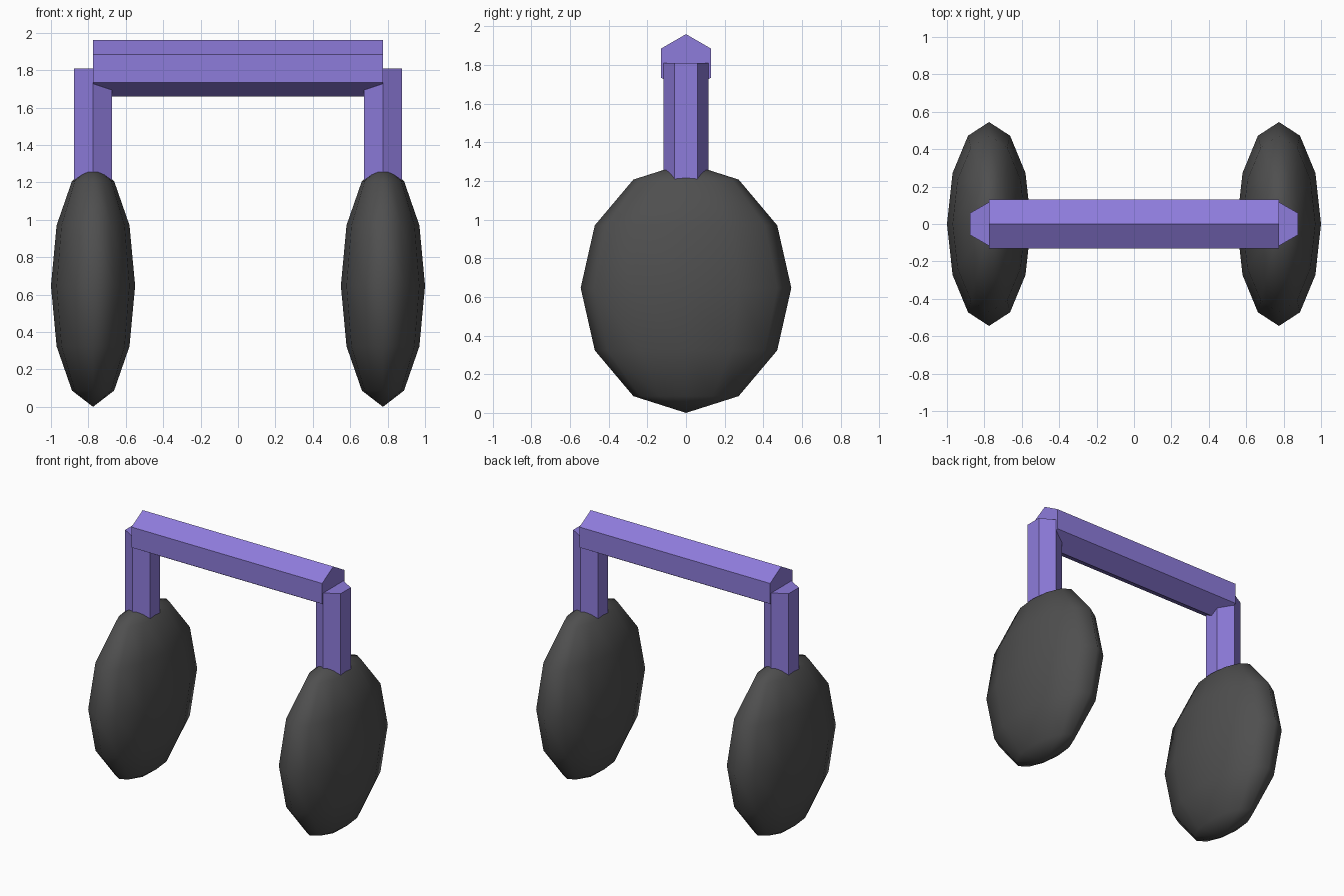
import bpy, math

if "Cube" in bpy.data.objects:
    bpy.data.objects.remove(bpy.data.objects["Cube"])


def material(name, color):
    m = bpy.data.materials.new(name)
    m.diffuse_color = (*color, 1.0)
    m.use_nodes = True
    m.node_tree.nodes["Principled BSDF"].inputs["Base Color"].default_value = m.diffuse_color
    return m


purple = material("soft purple", (0.27, 0.20, 0.71))
charcoal = material("charcoal", (0.078, 0.078, 0.078))


def finish(name, mat):
    ob = bpy.context.object
    ob.name = name
    ob.data.name = name
    ob.data.materials.append(mat)
    return ob


def hex_bar(name, radius, length, location, rotation=(0, 0, 0)):
    bpy.ops.mesh.primitive_cylinder_add(vertices=6, radius=radius, depth=length,
                                        location=location, rotation=rotation)
    return finish(name, purple)


# Headband: hexagonal bar along x with a ridge on top
bar = hex_bar("headband", 0.15, 1.55, (0, 0, 1.81))
# first lay the bar along x, then turn its ridge upwards
bar.rotation_euler = (math.radians(90), 0, math.radians(90))

for side, label in ((-1, "left"), (1, "right")):
    # Upright arm, sunk into the ear cup
    hex_bar(label + "_arm", 0.117, 0.71, (side * 0.775, 0, 1.455))

    # Ear cup: flattened low-poly ball, smooth shaded
    bpy.ops.mesh.primitive_uv_sphere_add(segments=12, ring_count=6, radius=1,
                                         location=(side * 0.775, 0, 0.647))
    cup = finish(label + "_ear_cup", charcoal)
    cup.scale = (0.225, 0.545, 0.647)
    bpy.ops.object.transform_apply(location=False, rotation=False, scale=True)
    bpy.ops.object.shade_smooth()
